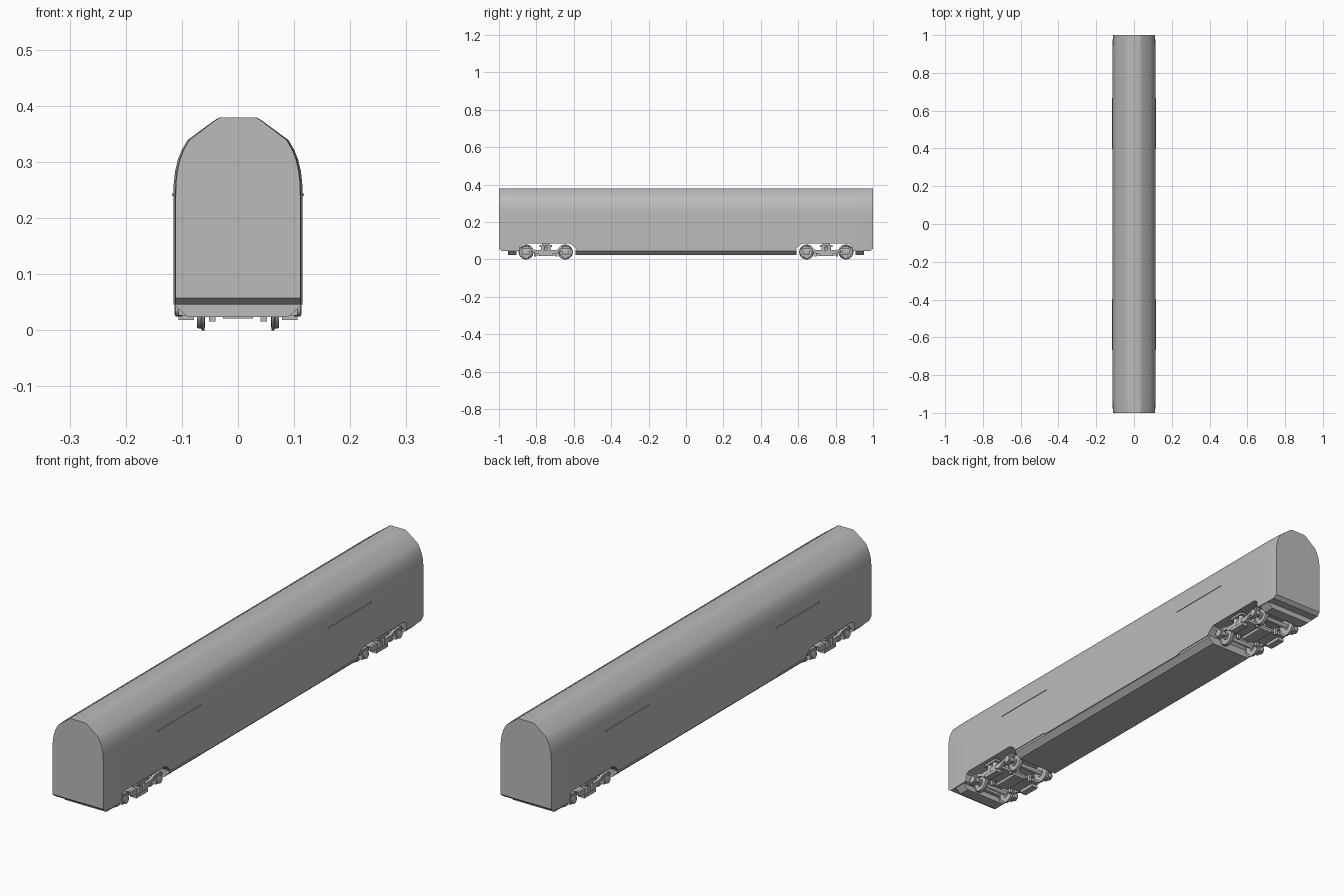
import bpy, bmesh, math
from mathutils import Matrix, Vector

if "Cube" in bpy.data.objects:
    bpy.data.objects.remove(bpy.data.objects["Cube"], do_unlink=True)

grey = bpy.data.materials.new("plain_grey")
grey.use_nodes = True
grey.diffuse_color = (0.5, 0.5, 0.5, 1)
grey.node_tree.nodes["Principled BSDF"].inputs["Base Color"].default_value = (0.5, 0.5, 0.5, 1)


def finish(name, bm, smooth=0):
    bmesh.ops.recalc_face_normals(bm, faces=bm.faces)
    mesh = bpy.data.meshes.new(name)
    bm.to_mesh(mesh)
    bm.free()
    mesh.materials.append(grey)
    obj = bpy.data.objects.new(name, mesh)
    bpy.context.collection.objects.link(obj)
    if smooth:
        bpy.ops.object.select_all(action='DESELECT')
        obj.select_set(True)
        bpy.context.view_layer.objects.active = obj
        bpy.ops.object.shade_smooth_by_angle(angle=math.radians(smooth))
    return obj


def loft(name, rings, smooth=0):
    """Skin closed rings of points and cap both ends."""
    bm = bmesh.new()
    loops = [[bm.verts.new(p) for p in ring] for ring in rings]
    for a, b in zip(loops, loops[1:]):
        for i in range(len(a)):
            j = (i + 1) % len(a)
            bm.faces.new((a[i], a[j], b[j], b[i]))
    bm.faces.new(loops[0])
    bm.faces.new(loops[-1])
    return finish(name, bm, smooth)


def box(name, x, y, z):
    """Box from three (low, high) ranges."""
    bm = bmesh.new()
    size = Matrix.Diagonal((x[1] - x[0], y[1] - y[0], z[1] - z[0], 1))
    centre = Vector((sum(x), sum(y), sum(z))) / 2
    bmesh.ops.create_cube(bm, size=1, matrix=Matrix.Translation(centre) @ size)
    return finish(name, bm)


def side_plate(name, x, profile, y0):
    """Extrude a (y, z) outline between two x positions."""
    return loft(name, [[(px, y0 + y, z) for y, z in profile] for px in x])


def lathe(name, stations, y, z, segments=32):
    """Round part on an x axis, from (x, radius) stations."""
    turns = [2 * math.pi * i / segments for i in range(segments)]
    rings = [[(x, y + r * math.cos(t), z + r * math.sin(t)) for t in turns]
             for x, r in stations]
    return loft(name, rings, 30)


# Body shell: one cross-section lofted along the length, lower edge rising at the wheel wells
upper = [(0.115, 0.24), (0.1145, 0.262), (0.112, 0.284), (0.107, 0.305),
         (0.100, 0.322), (0.090, 0.339), (0.041, 0.375), (0.034, 0.379)]


def body_ring(y, scale, bottom):
    half = [(0.115, bottom)] + upper
    right = [(x * scale, y, z) for x, z in half]
    return right + [(-x, yy, z) for x, yy, z in reversed(right)]


half_body = [(0.40, 1, 0.046), (0.42, 1, 0.053), (0.585, 1, 0.053), (0.60, 1, 0.07),
             (0.62, 1, 0.084), (0.87, 1, 0.084), (0.885, 1, 0.076), (0.89, 1, 0.046),
             (0.92, 1, 0.046), (0.985, 0.975, 0.046), (1.0, 0.965, 0.058)]
stations = [(-y, s, b) for y, s, b in reversed(half_body)] + half_body
loft("body_shell", [body_ring(*s) for s in stations], 30)


# Underframe: trapezoid section with sloping sides
def underframe(name, y0, y1):
    section = [(0.112, 0.054), (0.112, 0.044), (0.090, 0.024),
               (-0.090, 0.024), (-0.112, 0.044), (-0.112, 0.054)]
    loft(name, [[(x, y, z) for x, z in section] for y in (y0, y1)])


underframe("centre_underframe", -0.59, 0.59)
for end, s in (("front", -1), ("rear", 1)):
    underframe(end + "_underframe", s * 0.905, s * 0.952)

# Thin side rails with end brackets
for end, s in (("front", -1), ("rear", 1)):
    for side, m in (("right", -1), ("left", 1)):
        label = f"{end}_{side}"
        xs = sorted((m * 0.114, m * 0.1175))
        ys = sorted((s * 0.40, s * 0.665))
        box(label + "_rail", xs, ys, (0.2405, 0.2425))
        for y in ys:
            box(label + "_rail_bracket", xs, (y - 0.002, y + 0.002), (0.239, 0.244))

# Bogie outlines, relative to the bogie centre
frame_half = [(0.0, 0.030), (0.050, 0.030), (0.072, 0.044), (0.130, 0.044),
              (0.136, 0.050), (0.126, 0.062), (0.086, 0.062), (0.062, 0.052), (0.0, 0.050)]
frame_outline = frame_half + [(-y, z) for y, z in reversed(frame_half[1:-1])]
WHEEL_Y, AXLE_Z = 0.105, 0.040

for end, s in (("front", -1), ("rear", 1)):
    cy = s * 0.75
    pre = end + "_bogie_"
    # Cross members and pivot
    box(pre + "bolster", (-0.098, 0.098), (cy - 0.022, cy + 0.022), (0.052, 0.064))
    box(pre + "pivot", (-0.03, 0.03), (cy - 0.02, cy + 0.02), (0.06, 0.088))
    box(pre + "transom", (-0.09, 0.09), (cy - 0.05, cy + 0.05), (0.032, 0.044))
    box(pre + "centre_bar", (-0.027, 0.027), (cy - 0.055, cy + 0.055), (0.021, 0.033))
    for a in (-1, 1):
        ay = cy + a * WHEEL_Y
        lathe(pre + "axle", [(-0.1, 0.009), (0.1, 0.009)], ay, AXLE_Z, 16)
        for m in (-1, 1):
            # Wheel with flange and hub
            lathe(pre + "wheel", [(m * x, r) for x, r in
                  ((0.058, 0.016), (0.060, 0.016), (0.060, 0.032), (0.059, 0.033),
                   (0.060, 0.040), (0.064, 0.040), (0.066, 0.037), (0.073, 0.036),
                   (0.073, 0.031), (0.070, 0.030), (0.070, 0.015), (0.075, 0.015))],
                  ay, AXLE_Z)
            # Axle box and its cover
            box(pre + "axle_box", sorted((m * 0.088, m * 0.106)),
                (ay - 0.019, ay + 0.019), (0.026, 0.058))
            lathe(pre + "axle_cover", [(m * 0.100, 0.015), (m * 0.111, 0.015),
                                       (m * 0.113, 0.011)], ay, AXLE_Z, 20)
            # Brake hanger beside the wheel
            by = cy + a * 0.058
            box(pre + "brake_hanger", sorted((m * 0.040, m * 0.052)),
                (by - 0.006, by + 0.006), (0.016, 0.046))
    for m in (-1, 1):
        side_plate(pre + "side_frame", (m * 0.090, m * 0.101), frame_outline, cy)
        # Spring pack: plank, two springs and top seat
        box(pre + "spring_plank", sorted((m * 0.078, m * 0.106)),
            (cy - 0.036, cy + 0.036), (0.018, 0.031))
        box(pre + "spring_seat", sorted((m * 0.082, m * 0.108)),
            (cy - 0.034, cy + 0.034), (0.066, 0.076))
        for d in (-0.016, 0.016):
            bm = bmesh.new()
            bmesh.ops.create_cone(bm, cap_ends=True, segments=16, radius1=0.010, radius2=0.010,
                                  depth=0.038,
                                  matrix=Matrix.Translation((m * 0.095, cy + d, 0.049)))
            finish(pre + "spring", bm, 30)
